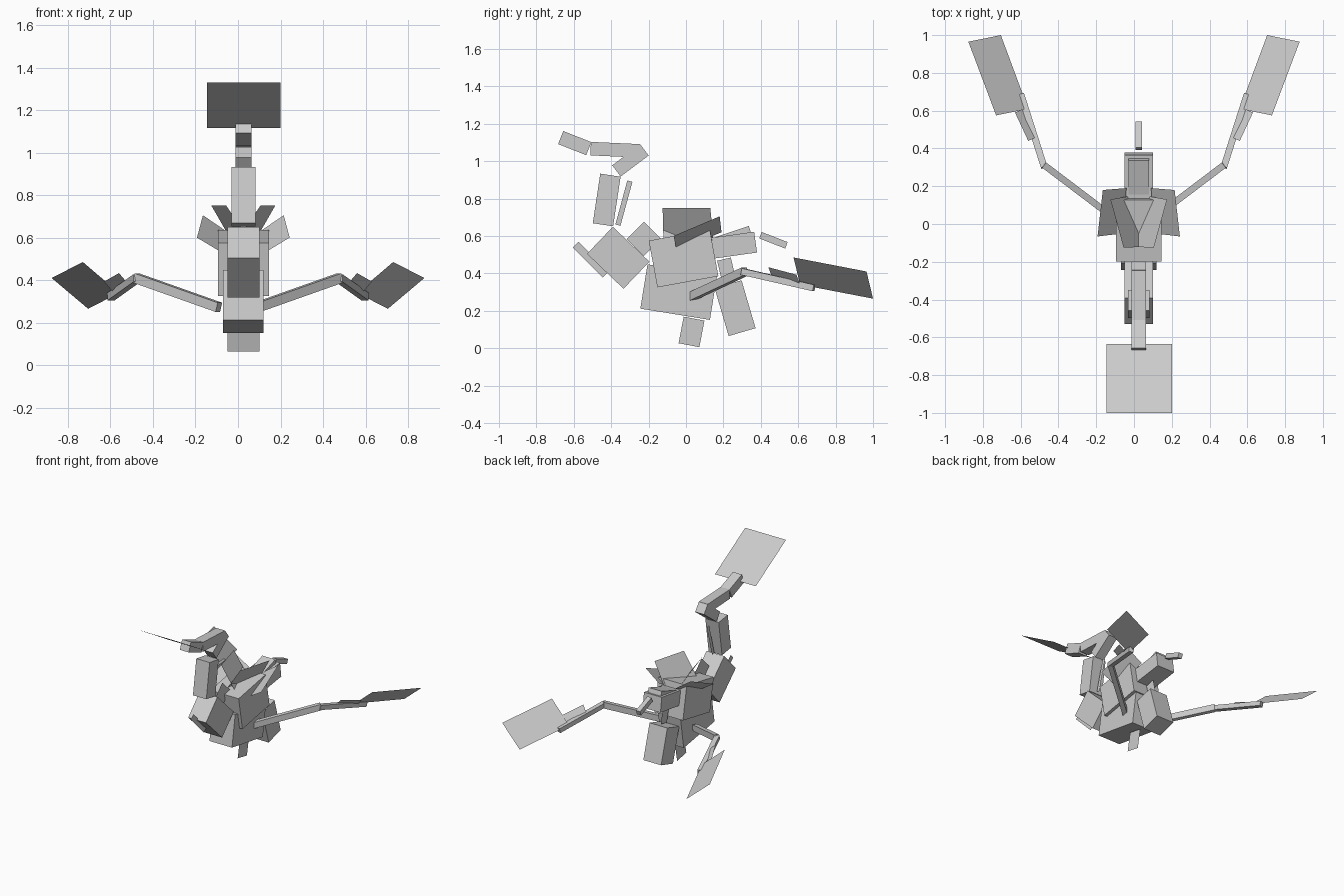
import bpy
from mathutils import Vector, Matrix

if "Cube" in bpy.data.objects:
    bpy.data.objects.remove(bpy.data.objects["Cube"])

CX = 0.025  # body mid-plane


def make(name, verts, faces):
    me = bpy.data.meshes.new(name)
    me.from_pydata([tuple(v) for v in verts], [], faces)
    ob = bpy.data.objects.new(name, me)
    bpy.context.collection.objects.link(ob)
    return ob


def panel(name, *corners):
    return make(name, corners, [(0, 1, 2, 3)])


def beam(name, a, b, width, thick, side=Vector((1, 0, 0))):
    """Box running from a to b; zero width gives a flat panel."""
    a, b = Vector(a), Vector(b)
    d = (b - a).normalized()
    s = (side - d * side.dot(d)).normalized()
    u = s.cross(d)
    if width == 0:
        h = u * thick / 2
        return panel(name, a - h, b - h, b + h, a + h)
    s, u = s * width / 2, u * thick / 2
    v = [p + i * s + j * u for p in (a, b) for i, j in ((-1, -1), (1, -1), (1, 1), (-1, 1))]
    return make(name, v, [(0, 1, 2, 3), (7, 6, 5, 4), (0, 4, 5, 1),
                          (1, 5, 6, 2), (2, 6, 7, 3), (3, 7, 4, 0)])


# Central parts: name, start (y, z), end (y, z), width, thickness
parts = [
    ("beak", (-.67, 1.126), (-.52, 1.067), .075, .075),
    ("head", (-.51, 1.067), (-.247, 1.055), .075, .072),
    ("upper_neck", (-.222, 1.06), (-.372, .948), .075, .075),
    ("neck", (-.404, .925), (-.444, .66), .113, .11),
    ("chest", (-.46, .577), (-.265, .39), .15, .20),
    ("upper_body", (-.176, .45), (.15, .51), .24, .254),
    ("lower_body", (-.225, .33), (.147, .27), .19, .24),
    ("tail_base", (.144, .535), (.372, .567), .15, .112),
    ("tail_top", (.155, .572), (.342, .634), .11, .04),
    ("tail_tip", (.398, .604), (.537, .55), .035, .037),
    ("rear_leg", (.225, .342), (.30, .086), .15, .15),
    ("mane_fin", (-.30, .893), (-.364, .658), 0, .028),
    ("breast_fin", (-.59, .553), (-.43, .393), 0, .043),
    ("shoulder_fin", (-.27, .63), (-.18, .54), 0, .13),
    ("hip_fin", (.203, .476), (.232, .353), 0, .075),
    ("belly_fin", (.043, .158), (.016, .016), 0, .113),
]
for name, p, q, w, t in parts:
    beam(name, (CX, *p), (CX, *q), w, t)

# Flat plate in front of the head
panel("head_plate", (-.145, -.635, 1.115), (.2, -.635, 1.115),
      (.2, -1, 1.33), (-.145, -1, 1.33))

for s, side in ((1, "right"), (-1, "left")):
    def m(x, y, z, c=0.0):
        return (c + s * (x - c), y, z)

    # Folded feather panels on the back, mirrored about the body
    panel(side + "_inner_feather", m(.175, .13, .75, CX), m(.105, -.125, .75, CX),
          m(-.03, -.12, .55, CX), m(.06, .15, .55, CX))
    panel(side + "_outer_feather", m(.215, .18, .705, CX), m(.243, -.066, .60, CX),
          m(.11, -.05, .52, CX), m(.09, .19, .62, CX))

    # Spread limb with two bones and flat panels
    up = Vector((0, 0, 1))
    beam(side + "_upper_arm", m(.09, .02, .272), m(.48, .315, .41), .045, .035, up)
    beam(side + "_forearm", m(.475, .30, .41), m(.598, .685, .322), .035, .035, up)
    panel(side + "_small_panel", m(.56, .44, .433), m(.63, .59, .393),
          m(.585, .61, .34), m(.515, .46, .38))
    panel(side + "_wing_panel", m(.705, 1, .265), m(.877, .965, .41),
          m(.73, .575, .485), m(.56, .61, .34))
